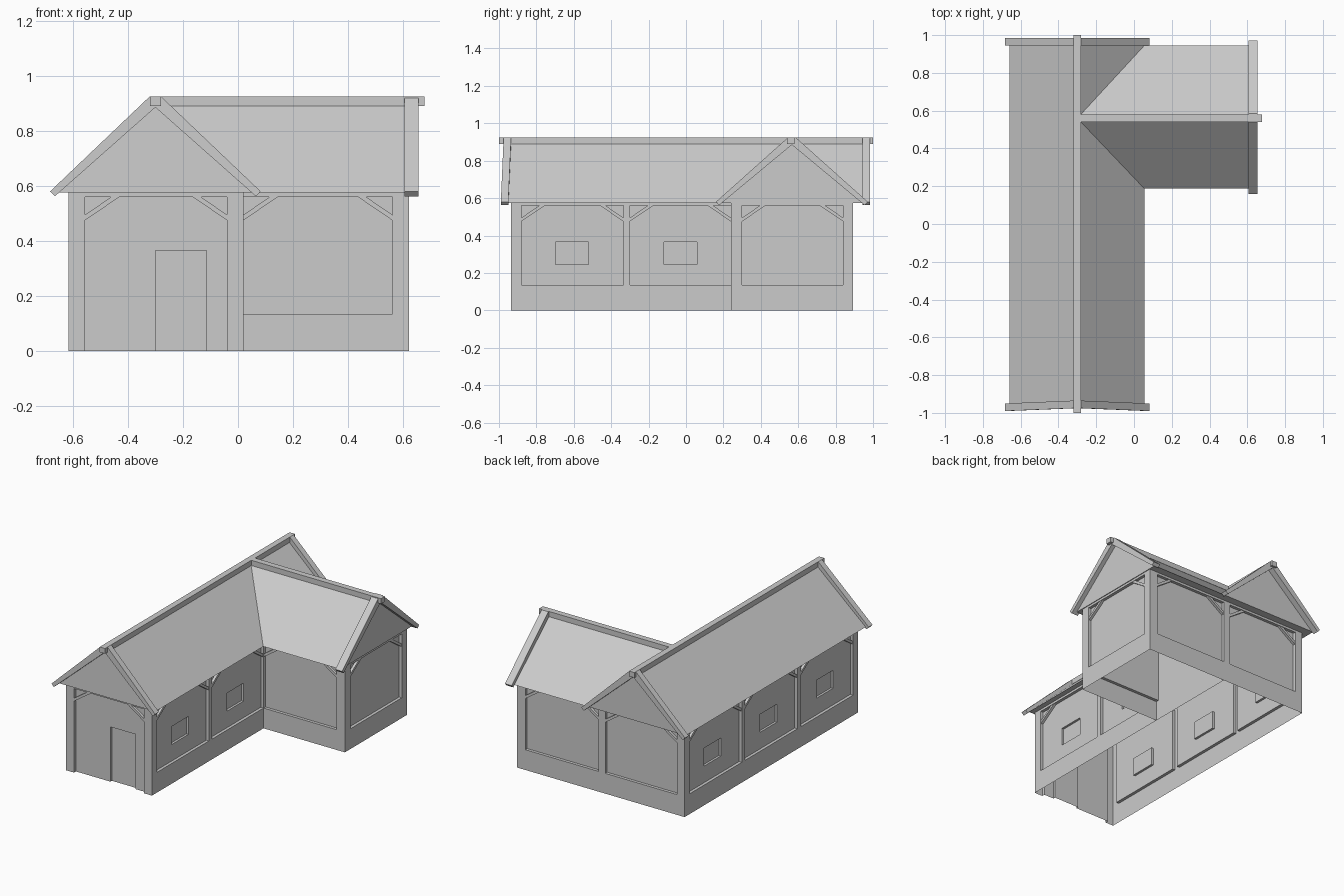
import bpy, bmesh
from mathutils import Vector

if "Cube" in bpy.data.objects:
    bpy.data.objects.remove(bpy.data.objects["Cube"])

RECESS, DEEP = 0.02, 0.035      # panel depth, window/door depth
EAVE, RIDGE = 0.575, 0.905


def finish(name, bm):
    mesh = bpy.data.meshes.new(name)
    bm.to_mesh(mesh)
    bm.free()
    ob = bpy.data.objects.new(name, mesh)
    bpy.context.collection.objects.link(ob)
    return ob


def loft(name, a, b):
    """Solid between two matching polygons."""
    bm = bmesh.new()
    va = [bm.verts.new(p) for p in a]
    vb = [bm.verts.new(p) for p in b]
    n = len(va)
    bm.faces.new(va)
    bm.faces.new(vb[::-1])
    for i in range(n):
        j = (i + 1) % n
        bm.faces.new((va[i], vb[i], vb[j], va[j]))
    bmesh.ops.recalc_face_normals(bm, faces=bm.faces)
    return finish(name, bm)


def wall(name, start, direction, length, panels=(), sill=0.135, openings=()):
    """Single-skin wall with stepped recesses; panels and openings use world coordinates."""
    d = Vector((*direction, 0))
    out = d.cross(Vector((0, 0, 1)))
    o = Vector((*start, 0))
    sign, base = d.x + d.y, (o.x if d.x else o.y)

    def P(u, z, depth):
        return o + d * u + Vector((0, 0, z)) - out * depth

    def local(p):
        return sorted((w - base) * sign for w in p)

    rects = [(*local(p), sill, 0.56, RECESS) for p in panels]
    rects += [(*local(q[:2]), q[2], q[3], DEEP) for q in openings]
    us = sorted({0, length, *[round(v, 4) for r in rects for v in r[:2]]})
    zs = sorted({0, EAVE, *[v for r in rects for v in r[2:4]]})

    def depth(i, j):
        if not (0 <= i < len(us) - 1 and 0 <= j < len(zs) - 1):
            return 0
        u, z = (us[i] + us[i + 1]) / 2, (zs[j] + zs[j + 1]) / 2
        return max([r[4] for r in rects if r[0] < u < r[1] and r[2] < z < r[3]], default=0)

    bm = bmesh.new()

    def quad(*pts):
        bm.faces.new([bm.verts.new(P(*p)) for p in pts])

    for i in range(len(us)):
        for j in range(len(zs) - 1):
            c, z0, z1 = depth(i, j), zs[j], zs[j + 1]
            if i < len(us) - 1:
                u0, u1 = us[i], us[i + 1]
                quad((u0, z0, c), (u1, z0, c), (u1, z1, c), (u0, z1, c))
                below = depth(i, j - 1)
                if j and below != c:
                    quad((u0, z0, below), (u1, z0, below), (u1, z0, c), (u0, z0, c))
            left = depth(i - 1, j)
            if left != c:
                quad((us[i], z0, left), (us[i], z0, c), (us[i], z1, c), (us[i], z1, left))
    bmesh.ops.remove_doubles(bm, verts=bm.verts, dist=1e-5)
    bmesh.ops.dissolve_limit(bm, angle_limit=0.01, verts=bm.verts, edges=bm.edges)
    finish(name, bm)

    # Corner braces in each panel
    for p in panels:
        u0, u1 = local(p)
        for u, s in ((u0, 1), (u1, -1)):
            prof = [(u, 0.475), (u + s * 0.125, 0.56), (u + s * 0.095, 0.56), (u, 0.495)]
            loft(name + "_brace", [P(a, z, 0.003) for a, z in prof],
                 [P(a, z, RECESS) for a, z in prof])


# Walls
def windows(*centres):
    return [(c - 0.088, c + 0.088, 0.245, 0.365) for c in centres]


X0, X1, X2 = -0.615, 0.02, 0.62
Y0, Y1, Y2 = -0.935, 0.24, 0.893
wall("front_wall", (X0, Y0), (1, 0), X1 - X0, [(-0.555, -0.04)], 0, [(-0.30, -0.115, 0, 0.365)])
wall("main_right_wall", (X1, Y0), (0, 1), Y1 - Y0, [(-0.88, -0.335), (-0.30, 0.24)],
     openings=windows(-0.61, -0.03))
wall("inner_wall", (X1, Y1), (0, 1), Y2 - Y1)
wall("wing_front_wall", (X1, Y1), (1, 0), X2 - X1, [(0.02, 0.56)])
wall("wing_end_wall", (X2, Y1), (0, 1), Y2 - Y1, [(0.30, 0.84)])
wall("back_wall", (X2, Y2), (-1, 0), X2 - X0, [(0.02, 0.56), (-0.56, -0.03)])
wall("left_wall", (X0, Y2), (0, -1), Y2 - Y0,
     [(0.29, 0.84), (-0.295, 0.255), (-0.88, -0.335)], openings=windows(0.57, -0.02, -0.61))

# Roof prisms
RX, RY = -0.30, 0.56
loft("main_roof",
     [(-0.66, -0.95, EAVE), (RX, -0.935, RIDGE), (0.055, -0.95, EAVE)],
     [(-0.66, 0.945, EAVE), (RX, 0.945, RIDGE), (0.055, 0.945, EAVE)])
loft("wing_roof",
     [(RX, 0.187, EAVE), (RX, RY, RIDGE), (RX, 0.945, EAVE)],
     [(0.625, 0.187, EAVE), (0.625, RY, RIDGE), (0.625, 0.945, EAVE)])


# Bargeboards: profile is (across, height, skew factor)
def barge(name, place, half, near, far, skew=0):
    for s in (-1, 1):
        prof = [(0, 0.925, 0), (0.02, 0.925, 0), (half + 0.02, 0.58, 1),
                (half + 0.003, 0.562, 1), (0, 0.885, 0)]
        loft(name, [place(s * a, near + skew * k, z) for a, z, k in prof],
             [place(s * a, far + skew * k, z) for a, z, k in prof])


def across_x(a, along, z):
    return (RX + a, along, z)


def across_y(a, along, z):
    return (along, RY + 0.006 + a, z)


barge("front_bargeboard", across_x, 0.362, -0.935, -0.975, -0.015)
barge("back_bargeboard", across_x, 0.362, 0.945, 0.985)
barge("wing_bargeboard", across_y, 0.386, 0.605, 0.655)

# Ridge beams
sq = [(-0.02, 0.89), (0.02, 0.89), (0.02, 0.925), (-0.02, 0.925)]
loft("main_ridge", [across_x(a, -1, z) for a, z in sq], [across_x(a, 1, z) for a, z in sq])
loft("wing_ridge", [(RX, RY + a, z) for a, z in sq], [(0.677, RY + a, z) for a, z in sq])
